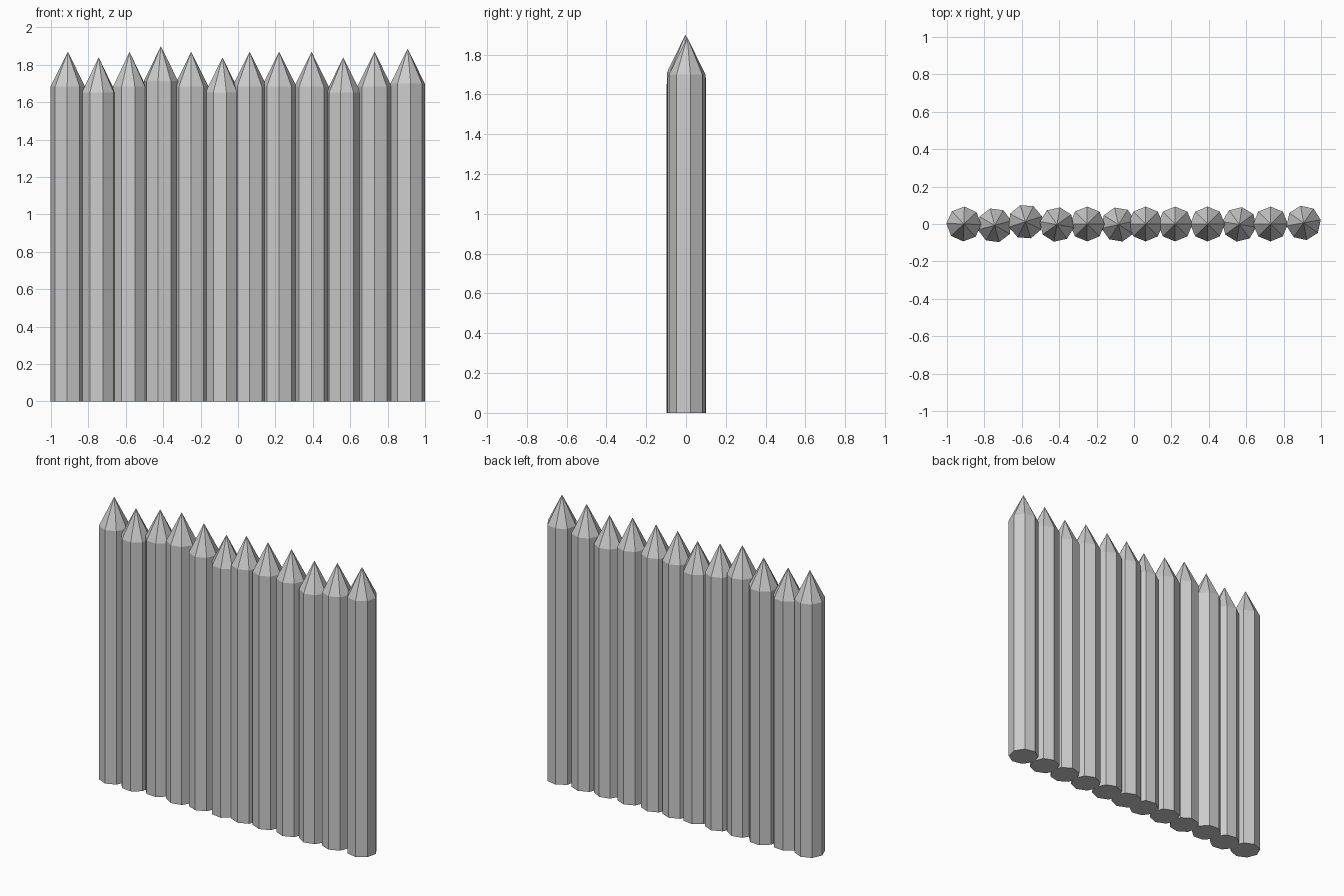
import bpy
import bmesh
from math import cos, sin, radians, pi

cube = bpy.data.objects.get("Cube")
if cube:
    bpy.data.objects.remove(cube)

SIDES = 8
RADIUS = 0.093
TIP = 0.187

# One flat grey for the whole fence
grey = bpy.data.materials.new("plain_grey")
grey.use_nodes = True
color = (0.6, 0.6, 0.6, 1)
grey.diffuse_color = color
grey.node_tree.nodes["Principled BSDF"].inputs["Base Color"].default_value = color


def make_stake(name, x, y, height, turn):
    """Octagonal post with a pointed top, turned about its own axis."""
    bm = bmesh.new()
    angles = [radians(turn) + 2 * pi * i / SIDES for i in range(SIDES)]
    lower, upper = [
        [bm.verts.new((RADIUS * cos(a), RADIUS * sin(a), z)) for a in angles]
        for z in (0, height - TIP)
    ]
    point = bm.verts.new((0, 0, height))
    bm.faces.new(lower[::-1])
    for i in range(SIDES):
        j = (i + 1) % SIDES
        bm.faces.new((lower[i], lower[j], upper[j], upper[i]))
        bm.faces.new((upper[i], upper[j], point))
    mesh = bpy.data.meshes.new(name)
    bm.to_mesh(mesh)
    bm.free()
    mesh.materials.append(grey)
    stake = bpy.data.objects.new(name, mesh)
    stake.location = (x, y, 0)
    bpy.context.collection.objects.link(stake)


# Stakes along the row: x, y, height, turn in degrees
stakes = [
    (-0.91, 0, 1.87, -2),
    (-0.745, -0.007, 1.84, 15),
    (-0.58, 0.012, 1.87, 18),
    (-0.412, -0.003, 1.9, -10),
    (-0.25, 0, 1.87, 0),
    (-0.083, -0.003, 1.84, 13),
    (0.062, 0, 1.87, 0),
    (0.22, 0, 1.87, 0),
    (0.393, 0, 1.87, 0),
    (0.563, -0.002, 1.84, -9),
    (0.73, 0, 1.87, 0),
    (0.907, 0.006, 1.887, 10),
]
for number, stake in enumerate(stakes, 1):
    make_stake(f"stake_{number}", *stake)
